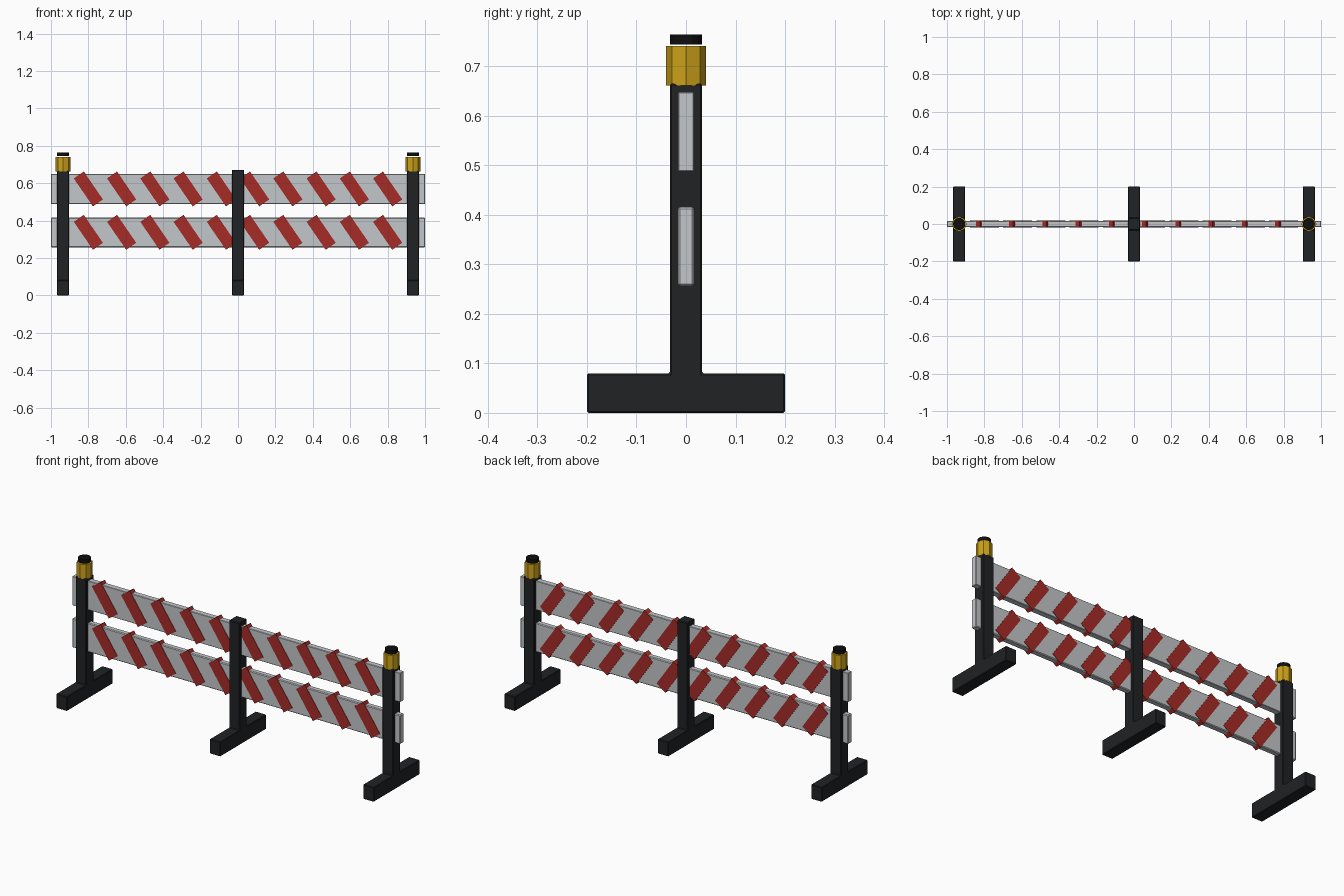
import bpy, math

if "Cube" in bpy.data.objects:
    bpy.data.objects.remove(bpy.data.objects["Cube"])


def material(name, rgb):
    m = bpy.data.materials.new(name)
    m.diffuse_color = (*rgb, 1)
    m.use_nodes = True
    m.node_tree.nodes["Principled BSDF"].inputs["Base Color"].default_value = m.diffuse_color
    return m


BLACK = material("black_plastic", (0.015, 0.016, 0.018))
CAP = material("cap_black", (0.004, 0.004, 0.005))
WHITE = material("rail_white", (0.55, 0.57, 0.59))
RED = material("stripe_red", (0.38, 0.025, 0.02))
AMBER = material("lamp_amber", (0.6, 0.36, 0.01))


def finish(ob, name, mat, bevel=0):
    ob.name = name
    ob.data.materials.append(mat)
    if bevel:
        b = ob.modifiers.new("bevel", 'BEVEL')
        b.width = bevel
        b.segments = 1
    return ob


def box(name, loc, size, mat, bevel=0, tilt=0):
    bpy.ops.mesh.primitive_cube_add(size=1, location=loc)
    ob = bpy.context.object
    ob.scale = size
    bpy.ops.object.transform_apply(location=False, rotation=False, scale=True)
    ob.rotation_euler.y = tilt
    return finish(ob, name, mat, bevel)


def cylinder(name, x, z0, z1, radius, sides, mat):
    bpy.ops.mesh.primitive_cylinder_add(
        vertices=sides, radius=radius, depth=z1 - z0, location=(x, 0, (z0 + z1) / 2))
    return finish(bpy.context.object, name, mat)


def stand(name, x, top):
    # Inverted T profile extruded across the stand's width
    half = [(0.2, 0), (0.2, 0.08), (0.0325, 0.08), (0.0325, top)]
    profile = half + [(-y, z) for y, z in reversed(half)]
    w = 0.0325
    verts = [(s * w, y, z) for s in (-1, 1) for y, z in profile]
    n = len(profile)
    faces = [tuple(reversed(range(n))), tuple(range(n, 2 * n))]
    faces += [(i, (i + 1) % n, n + (i + 1) % n, n + i) for i in range(n)]
    mesh = bpy.data.meshes.new(name)
    mesh.from_pydata(verts, [], faces)
    ob = bpy.data.objects.new(name, mesh)
    bpy.context.collection.objects.link(ob)
    ob.location.x = x
    finish(ob, name, BLACK, 0.003)


# Three stands
stand("left_stand", -0.935, 0.665)
stand("centre_stand", 0, 0.671)
stand("right_stand", 0.935, 0.665)

# Warning lamps with caps on the outer posts
for side, x in (("left", -0.935), ("right", 0.935)):
    cylinder(side + "_lamp", x, 0.661, 0.741, 0.04, 8, AMBER)
    cylinder(side + "_lamp_cap", x, 0.744, 0.764, 0.0325, 16, CAP)

# Two rails, each with ten slanted stripes passing right through
for label, z, bevel in (("upper", 0.568, 0.002), ("lower", 0.336, 0.004)):
    box(label + "_rail", (0, 0, z), (2, 0.032, 0.16), WHITE, bevel)
    for i in range(10):
        box(f"{label}_stripe_{i + 1}", (-0.8 + 1.6 * i / 9, 0, z + 0.001),
            (0.065, 0.036, 0.181), RED, tilt=-math.radians(34.5))
